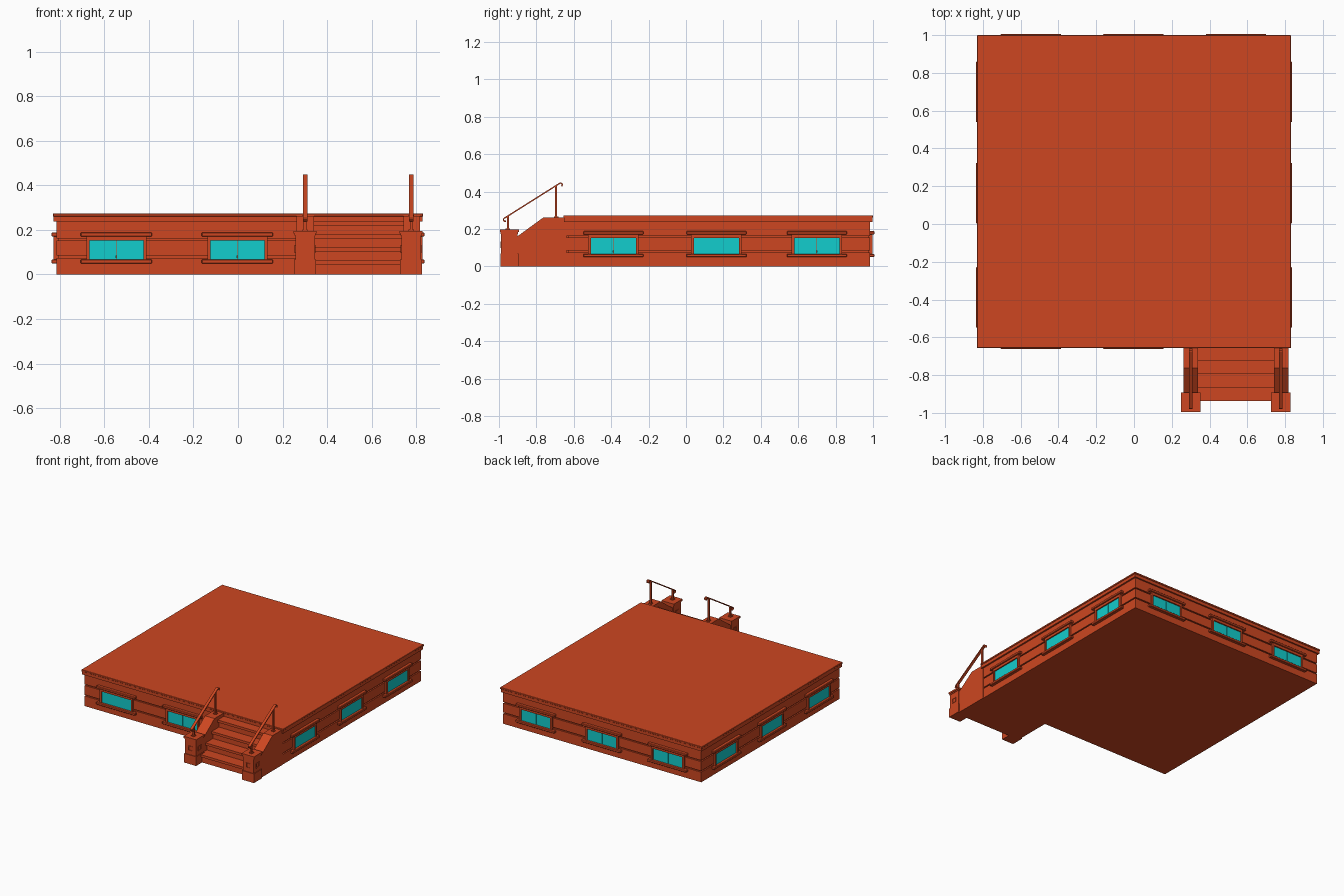
import bpy, bmesh
from math import pi, sin, cos, atan2
from mathutils import Matrix, Vector

cube = bpy.data.objects.get("Cube")
if cube:
    bpy.data.objects.remove(cube, do_unlink=True)


def material(name, color):
    m = bpy.data.materials.new(name)
    m.use_nodes = True
    m.diffuse_color = color
    m.node_tree.nodes["Principled BSDF"].inputs["Base Color"].default_value = color
    return m


BRICK = material("brick red", (0.61, 0.062, 0.015, 1))
GLASS = material("cyan glass", (0.006, 0.61, 0.61, 1))


def finish(name, bm, mat, bevel=0):
    bmesh.ops.recalc_face_normals(bm, faces=bm.faces)
    mesh = bpy.data.meshes.new(name)
    bm.to_mesh(mesh)
    bm.free()
    mesh.materials.append(mat)
    ob = bpy.data.objects.new(name, mesh)
    bpy.context.collection.objects.link(ob)
    if bevel:
        mod = ob.modifiers.new("Bevel", "BEVEL")
        mod.width, mod.segments = bevel, 1
    return ob


def boxes(name, ranges, mat=BRICK, bevel=0, place=Matrix()):
    """Each box is (x0, x1, y0, y1, z0, z1)."""
    bm = bmesh.new()
    for x0, x1, y0, y1, z0, z1 in ranges:
        size = Matrix.Diagonal((x1 - x0, y1 - y0, z1 - z0, 1))
        mid = Matrix.Translation(((x0 + x1) / 2, (y0 + y1) / 2, (z0 + z1) / 2))
        bmesh.ops.create_cube(bm, size=1, matrix=place @ mid @ size)
    return finish(name, bm, mat, bevel)


def prism(name, outline, x0, x1):
    """Extrude a (y, z) outline along x."""
    bm = bmesh.new()
    face = bm.faces.new([bm.verts.new((x0, y, z)) for y, z in outline])
    ext = bmesh.ops.extrude_face_region(bm, geom=[face])["geom"]
    bmesh.ops.translate(bm, verts=[v for v in ext if isinstance(v, bmesh.types.BMVert)],
                        vec=(x1 - x0, 0, 0))
    return finish(name, bm, BRICK)


# Walls: a core with three courses standing proud, leaving two grooves
W, FRONT, BACK = 0.815, -0.64, 0.985
G = 0.01
boxes("wall_core", [(-W + G, W - G, FRONT + G, BACK - G, 0, 0.25)])
for name, z0, z1 in (("lower", 0, 0.075), ("middle", 0.084, 0.153), ("upper", 0.162, 0.24)):
    boxes(name + "_wall_course", [(-W, W, FRONT, BACK, z0, z1)])

# Roof slab with a slightly larger top lip
boxes("cornice", [(-0.827, 0.827, -0.652, 0.996, 0.237, 0.262)])
boxes("roof_slab", [(-0.831, 0.831, -0.656, 1.0, 0.26, 0.273)], bevel=0.002)


# Windows, built facing -y around the wall plane, then turned to each wall
def window(label, place):
    h = 0.121
    boxes(label + "_frame", [(-h - 0.014, -h, -0.013, 0.01, 0.06, 0.172),
                             (h, h + 0.014, -0.013, 0.01, 0.06, 0.172),
                             (-h, h, -0.013, 0.01, 0.152, 0.172)], place=place)
    boxes(label + "_lintel", [(-0.16, 0.16, -0.022, 0.01, 0.17, 0.188)], bevel=0.003, place=place)
    boxes(label + "_sill", [(-0.16, 0.16, -0.022, 0.01, 0.049, 0.067)], bevel=0.003, place=place)
    boxes(label + "_panes", [(-h, -0.001, -0.004, 0.003, 0.067, 0.152),
                             (0.001, h, -0.004, 0.003, 0.067, 0.152)], GLASS, place=place)


for i, x in enumerate((-0.546, -0.003, 0.54)):
    if i < 2:
        window(f"front_window_{i + 1}", Matrix.Translation((x, FRONT, 0)))
    window(f"back_window_{i + 1}", Matrix.Translation((x, BACK, 0)) @ Matrix.Rotation(pi, 4, "Z"))
for i, y in enumerate((-0.388, 0.163, 0.7)):
    for side, s in (("left", 1), ("right", -1)):
        window(f"{side}_window_{i + 1}",
               Matrix.Translation((s * W, y, 0)) @ Matrix.Rotation(s * pi / 2, 4, "Z"))

# Steps: solid risers with thin overhanging treads
for i in range(4):
    y, top = -0.937 + 0.071 * i, 0.063 + 0.058 * i
    boxes(f"step_riser_{i + 1}", [(0.33, 0.76, y + 0.014, FRONT, 0, top - 0.01)])
    boxes(f"step_tread_{i + 1}", [(0.33, 0.76, y, FRONT, top - 0.018, top)])


def handrail(name, x):
    """Flat bar swept along a sloping path with curled ends."""
    low, high = Vector((-0.972, 0.257)), Vector((-0.675, 0.444))
    slope = atan2(high.y - low.y, high.x - low.x)
    r = 0.009

    def curl(end, a0, steps):
        c = end + r * Vector((cos(slope - pi / 2), sin(slope - pi / 2)))
        return [c + r * Vector((cos(a), sin(a)))
                for a in (a0 + steps * pi / 5 * k for k in range(6))]

    up = slope + pi / 2
    path = curl(low, up, 1)[::-1] + curl(high, up, -1)
    bm = bmesh.new()
    rings = []
    for i, p in enumerate(path):
        d = (path[min(i + 1, len(path) - 1)] - path[max(i - 1, 0)]).normalized()
        n = Vector((-d.y, d.x)) * 0.0035
        rings.append([bm.verts.new((x + sx * 0.01, p.x + s * n.x, p.y + s * n.y))
                      for sx, s in ((-1, -1), (1, -1), (1, 1), (-1, 1))])
    for a, b in zip(rings, rings[1:]):
        for k in range(4):
            bm.faces.new((a[k], a[(k + 1) % 4], b[(k + 1) % 4], b[k]))
    bm.faces.new(rings[0])
    bm.faces.new(rings[-1])
    finish(name, bm, BRICK)


# Stair sides: sloped cheek wall, pier with panels, and handrail
for side, cx, x0, x1 in (("inner", 0.301, 0.262, 0.34), ("outer", 0.777, 0.742, 0.817)):
    prism(side + "_cheek_wall", [(FRONT, 0), (-0.92, 0), (-0.92, 0.15), (-0.895, 0.165),
                                 (-0.762, 0.262), (FRONT, 0.262)], x0, x1)
    py = -0.944

    def block(half, z0, z1):
        return (cx - half, cx + half, py - half, py + half, z0, z1)

    boxes(side + "_pier_base", [block(0.049, 0, 0.068)])
    boxes(side + "_pier_shaft", [block(0.044, 0.06, 0.185)])
    boxes(side + "_pier_cap", [block(0.047, 0.174, 0.184), block(0.051, 0.183, 0.196)])

    # Raised square surrounds on the pier faces
    for k in range(4):
        place = Matrix.Translation((cx, py, 0.115)) @ Matrix.Rotation(k * pi / 2, 4, "Z")
        o, n = 0.018, 0.013
        boxes(f"{side}_pier_panel_{k + 1}", [(-o, o, -0.047, -0.04, n, o), (-o, o, -0.047, -0.04, -o, -n),
                                             (-o, -n, -0.047, -0.04, -n, n), (n, o, -0.047, -0.04, -n, n)],
              place=place)

    # Rail posts with small foot plates
    for end, y, z0, z1 in (("lower", -0.952, 0.19, 0.268), ("upper", -0.695, 0.255, 0.431)):
        boxes(f"{side}_{end}_rail_post", [(cx - 0.006, cx + 0.006, y - 0.006, y + 0.006, z0, z1),
                                          (cx - 0.012, cx + 0.012, y - 0.012, y + 0.012, z0, z0 + 0.012)])
    handrail(side + "_handrail", cx)
